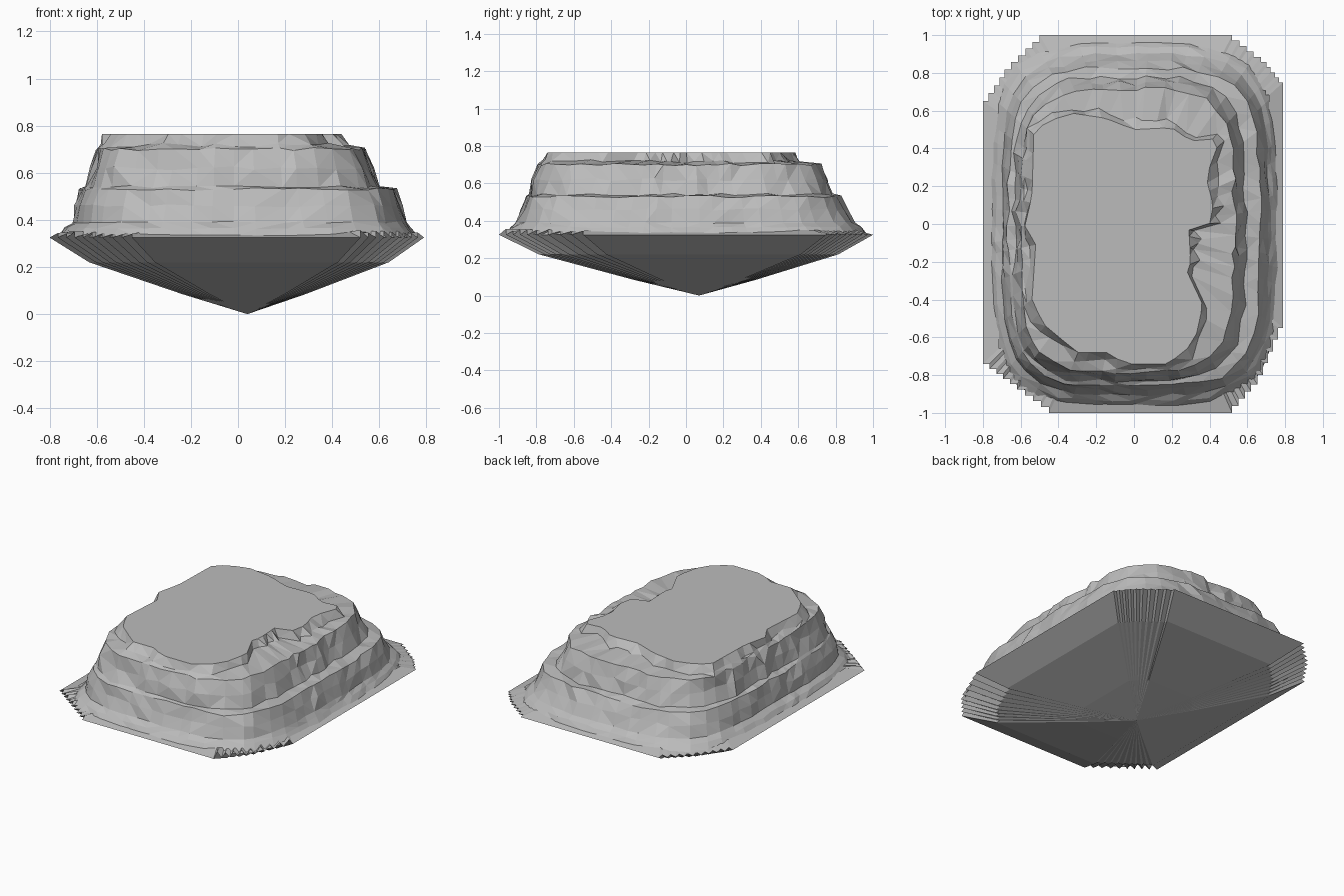
import bpy, bmesh, math, random
from mathutils import Vector

random.seed(7)
if "Cube" in bpy.data.objects:
    bpy.data.objects.remove(bpy.data.objects["Cube"])

stone = bpy.data.materials.new("grey stone")
stone.use_nodes = True
GREY = (0.5, 0.5, 0.5, 1)
stone.diffuse_color = GREY
stone.node_tree.nodes["Principled BSDF"].inputs["Base Color"].default_value = GREY


def loft(name, rings, cap_top=False, apex=None, triangulate=False):
    """Skin closed rings of equal length, listed from the bottom up."""
    bm = bmesh.new()
    loops = [[bm.verts.new(p) for p in ring] for ring in rings]
    count = len(loops[0])
    for low, high in zip(loops, loops[1:]):
        for i in range(count):
            j = (i + 1) % count
            bm.faces.new((low[i], low[j], high[j], high[i]))
    if triangulate:
        bmesh.ops.triangulate(bm, faces=bm.faces[:])
    if cap_top:
        bm.faces.new(loops[-1])
    if apex:
        tip = bm.verts.new(apex)
        for i in range(count):
            bm.faces.new((tip, loops[0][(i + 1) % count], loops[0][i]))
    bmesh.ops.recalc_face_normals(bm, faces=bm.faces[:])
    mesh = bpy.data.meshes.new(name)
    bm.to_mesh(mesh)
    bm.free()
    mesh.materials.append(stone)
    obj = bpy.data.objects.new(name, mesh)
    bpy.context.collection.objects.link(obj)
    return obj


# Stepped rim: each corner is a staircase from one straight side to the next
RIM_Z = 0.325
CORNERS = [  # start, bulge point, end, tooth height
    ((0.79, 0.75), (0.69, 0.87), (0.52, 1), 0.01),
    ((-0.5, 1), (-0.67, 0.84), (-0.8, 0.65), 0.01),
    ((-0.8, -0.74), (-0.64, -0.86), (-0.45, -1), 0.025),
    ((0.52, -1), (0.67, -0.83), (0.79, -0.55), 0.035),
]
STEPS = 9
rim = []
for k, (start, bulge, end, tooth) in enumerate(CORNERS):
    a, b, c = (Vector(p) for p in (start, bulge, end))
    pts = []
    for i in range(STEPS + 1):
        t = i / STEPS
        pts.append(a.lerp(b, 2 * t) if t < 0.5 else b.lerp(c, 2 * t - 1))
    for p, q in zip(pts, pts[1:]):
        rim.append(Vector((p.x, p.y, RIM_Z)))
        inner = (q.x, p.y) if k % 2 == 0 else (p.x, q.y)
        rim.append(Vector((*inner, RIM_Z + tooth * random.uniform(0.5, 1))))
    rim.append(Vector((c.x, c.y, RIM_Z)))

TIP = Vector((0.04, 0.07, 0))


def shrunk(scale, z):
    """Copy of the rim pulled towards the tip axis."""
    return [((p.x - TIP.x) * scale + TIP.x, (p.y - TIP.y) * scale + TIP.y, z) for p in rim]


loft("underside_and_rim",
     [shrunk(0.33, 0.085), shrunk(0.8, 0.22), rim, shrunk(0.9, 0.35)], apex=TIP)

# Irregular outline of the flat summit
SUMMIT = [(0.4, 0), (0.42, 0.1), (0.38, 0.25), (0.44, 0.4), (0.42, 0.45), (0.3, 0.44),
          (0.2, 0.51), (0, 0.5), (-0.15, 0.56), (-0.35, 0.59), (-0.53, 0.5),
          (-0.54, 0.15), (-0.58, -0.02), (-0.52, -0.1), (-0.54, -0.4), (-0.48, -0.53),
          (-0.3, -0.68), (-0.14, -0.68), (-0.05, -0.74), (0.17, -0.74), (0.27, -0.68),
          (0.35, -0.55), (0.36, -0.4), (0.26, -0.33), (0.3, -0.2), (0.29, -0.02)]


def summit_radius(angle):
    ray = Vector((math.cos(angle), math.sin(angle)))
    best = 0
    for p, q in zip(SUMMIT, SUMMIT[1:] + SUMMIT[:1]):
        p, edge = Vector(p), Vector(q) - Vector(p)
        det = ray.cross(edge)
        if abs(det) > 1e-6 and -1e-6 <= p.cross(ray) / det <= 1 + 1e-6:
            best = max(best, p.cross(edge) / det)
    return best


def block_radius(angle, x0, x1, y0, y1, power=4.2):
    """Distance from the origin to a rounded rectangle, by bisection."""
    cx, cy, a, b = (x0 + x1) / 2, (y0 + y1) / 2, (x1 - x0) / 2, (y1 - y0) / 2
    low, high = 0, 2
    for _ in range(30):
        r = (low + high) / 2
        u = abs((r * math.cos(angle) - cx) / a)
        v = abs((r * math.sin(angle) - cy) / b)
        low, high = (r, high) if u ** power + v ** power < 1 else (low, r)
    return low


# Rock tiers: height, bounds, roughness
TIERS = [
    (0.325, (-0.765, 0.765, -0.965, 0.965), 0.004),
    (0.365, (-0.73, 0.73, -0.935, 0.935), 0.008),
    (0.39, (-0.7, 0.71, -0.905, 0.9), 0.008),
    (0.46, (-0.685, 0.69, -0.88, 0.86), 0.012),
    (0.53, (-0.665, 0.665, -0.855, 0.825), 0.012),
    (0.54, (-0.635, 0.59, -0.835, 0.775), 0.014),
    (0.62, (-0.61, 0.56, -0.81, 0.745), 0.018),
    (0.7, (-0.595, 0.53, -0.785, 0.715), 0.014),
]
SIDES = 60
angles = [math.tau * (i + random.uniform(-0.25, 0.25)) / SIDES for i in range(SIDES)]
tops = [summit_radius(t) for t in angles]


def ring(radii, z, wobble=0):
    return [(r * math.cos(t), r * math.sin(t), z + random.uniform(-wobble, wobble))
            for r, t in zip(radii, angles)]


rings = []
for z, bounds, rough in TIERS:
    radii = [max(block_radius(t, *bounds) + random.uniform(-rough, rough), top + 0.02)
             for t, top in zip(angles, tops)]
    rings.append(ring(radii, z, rough / 2))
# Upper ledge foot, then the summit edge
ledge = [max(min(top + random.uniform(0.02, 0.07), r - 0.02), top + 0.005)
         for top, r in zip(tops, radii)]
rings.append(ring(ledge, 0.715, 0.012))
rings.append(ring(tops, 0.765))
loft("rock_mesa", rings, cap_top=True, triangulate=True)
